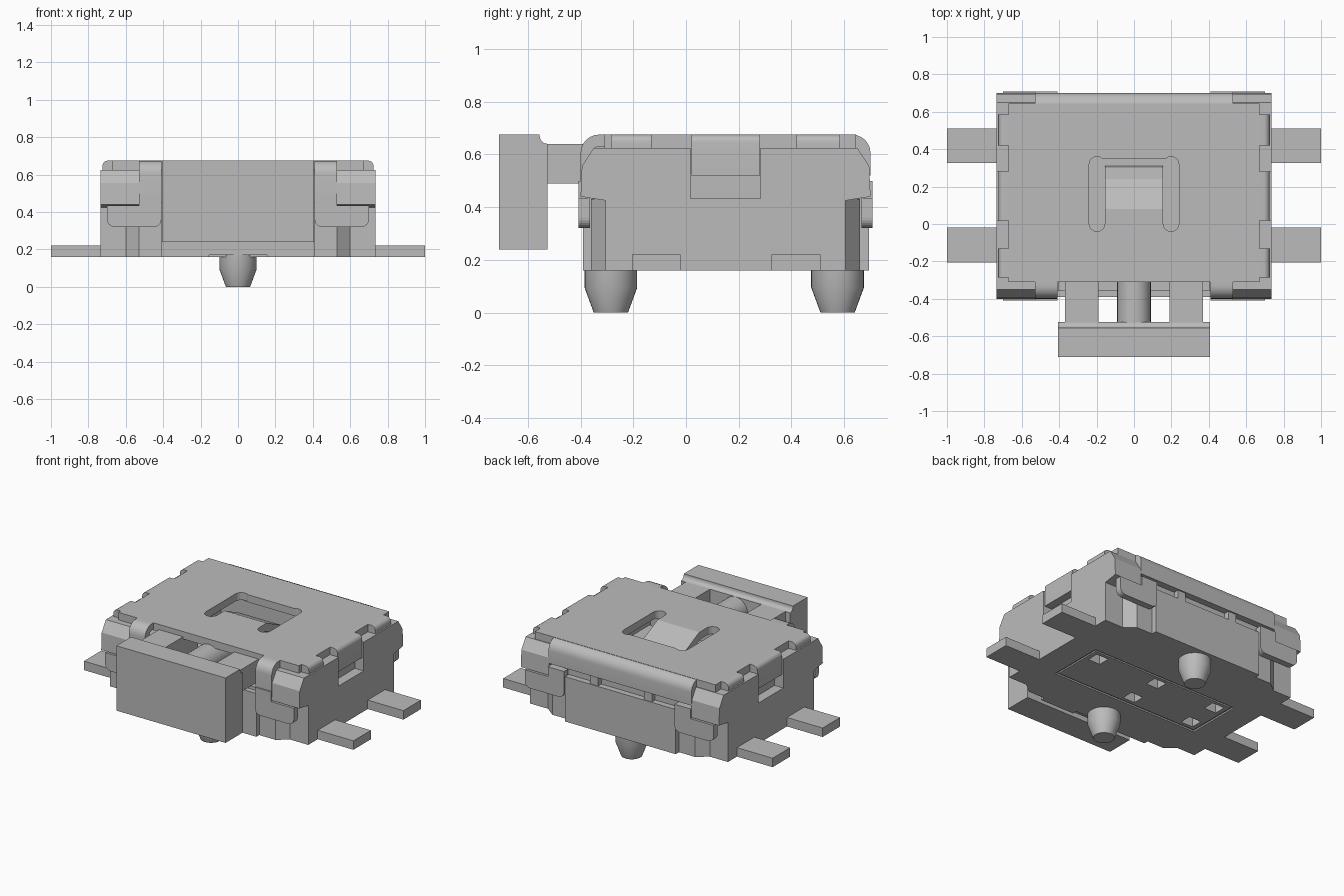
import bpy, bmesh, math

cube = bpy.data.objects.get("Cube")
if cube:
    bpy.data.objects.remove(cube, do_unlink=True)

grey = bpy.data.materials.new("plain grey")
grey.use_nodes = True
grey.diffuse_color = (0.5, 0.5, 0.5, 1)
grey.node_tree.nodes["Principled BSDF"].inputs["Base Color"].default_value = (0.5, 0.5, 0.5, 1)


def finish(name, bm):
    bmesh.ops.recalc_face_normals(bm, faces=bm.faces)
    mesh = bpy.data.meshes.new(name)
    bm.to_mesh(mesh)
    bm.free()
    mesh.materials.append(grey)
    ob = bpy.data.objects.new(name, mesh)
    bpy.context.collection.objects.link(ob)
    return ob


def prism(name, pts, axis, a, b):
    """Extrude a 2D outline along an axis, from a to b."""
    place = {"x": lambda p, t: (t, p[0], p[1]),
             "y": lambda p, t: (p[0], t, p[1]),
             "z": lambda p, t: (p[0], p[1], t)}[axis]
    bm = bmesh.new()
    face = bm.faces.new([bm.verts.new(place(p, a)) for p in pts])
    new = bmesh.ops.extrude_face_region(bm, geom=[face])["geom"]
    end = place((0, 0), b - a)
    bmesh.ops.translate(bm, vec=end, verts=[v for v in new if isinstance(v, bmesh.types.BMVert)])
    return finish(name, bm)


def box(name, x0, x1, y0, y1, z0, z1):
    return prism(name, [(x0, y0), (x1, y0), (x1, y1), (x0, y1)], "z", z0, z1)


def cut(target, cutter):
    mod = target.modifiers.new("cut", "BOOLEAN")
    mod.operation = "DIFFERENCE"
    mod.solver = "EXACT"
    mod.object = cutter
    bpy.context.view_layer.objects.active = target
    bpy.ops.object.modifier_apply(modifier=mod.name)
    bpy.data.objects.remove(cutter, do_unlink=True)


def smooth(ob):
    bpy.ops.object.select_all(action="DESELECT")
    ob.select_set(True)
    bpy.context.view_layer.objects.active = ob
    bpy.ops.object.shade_smooth_by_angle(angle=math.radians(35))


def arc(cx, cy, r, a0, a1, n=6):
    angles = [math.radians(a0 + (a1 - a0) * i / n) for i in range(n + 1)]
    return [(cx + r * math.cos(t), cy + r * math.sin(t)) for t in angles]


def mirrored(half):
    return half + [(-x, y) for x, y in reversed(half)]


def to_back(pts):
    return [(0.3 - y, z) for y, z in pts]


# Lower housing with notched corners
core = prism("lower_housing", mirrored([
    (0.41, -0.36), (0.53, -0.36), (0.6, -0.305), (0.735, -0.305),
    (0.735, 0.605), (0.6, 0.605), (0.53, 0.66), (0.41, 0.66)]), "z", 0.16, 0.43)
box("front_lip", -0.41, 0.41, -0.39, -0.3, 0.17, 0.45)
for s in (-1, 1):
    box("front_lip_foot", *sorted((s * 0.155, s * 0.41)), -0.39, -0.3, 0.16, 0.18)
box("back_panel", -0.41, 0.41, 0.6, 0.695, 0.16, 0.46)

# Underside groove and square pits
cut(core, box("groove_cutter", -0.55, 0.55, -0.09, 0.29, 0.1, 0.17))
box("base_insert", -0.535, 0.535, -0.075, 0.275, 0.161, 0.2).name = "base_insert"
insert = bpy.data.objects["base_insert"]
for x, y in ((-0.46, -0.01), (-0.46, 0.21), (0, -0.01), (0, 0.21), (0.46, 0.21)):
    for part in (core, insert):
        cut(part, box("pit_cutter", x - 0.045, x + 0.045, y - 0.04, y + 0.04, 0.1, 0.25))

# Upper housing with the plunger pocket
upper = box("upper_housing", -0.53, 0.53, -0.355, 0.655, 0.42, 0.6)
cut(upper, box("pocket_cutter", -0.405, 0.405, -0.5, 0.4, 0.47, 0.8))
for x in (-0.2, 0.2):
    box("back_stud", x - 0.03, x + 0.03, 0.64, 0.69, 0.45, 0.53)

# Side shoulders with a notch in each
front_half = [(-0.305, 0.425), (-0.4, 0.44), (-0.395, 0.555), (-0.35, 0.625)]
for s in (-1, 1):
    shoulder = prism("side_shoulder", front_half + to_back(front_half)[::-1], "x", s * 0.53, s * 0.735)
    cut(shoulder, box("notch_cutter", *sorted((s * 0.67, s * 0.8)), 0.018, 0.282, 0.432, 0.8))

# Cover plate with a U-shaped opening
cover = prism("cover_plate", mirrored([
    (0.41, -0.31), (0.67, -0.31), (0.67, 0.645), (0.53, 0.645)]), "z", 0.625, 0.675)
for s in (-1, 1):
    slot = arc(s * 0.198, 0.318, 0.042, 0, 180, 8) + arc(s * 0.198, 0.002, 0.042, 180, 360, 8)
    cut(cover, prism("slot_cutter", slot, "z", 0.5, 0.8))
cut(cover, box("window_cutter", -0.2, 0.2, 0.08, 0.35, 0.5, 0.8))

# Spring tongue bent down into the opening
prism("spring_tongue", [(0.05, 0.675), (0.08, 0.675), (0.24, 0.6), (0.3, 0.52), (0.31, 0.48),
                        (0.27, 0.48), (0.22, 0.56), (0.05, 0.63)], "x", -0.155, 0.155)

# Cover edge teeth
for s in (-1, 1):
    for y0, y1, low in ((-0.285, -0.13, 0.625), (0.02, 0.28, 0.52), (0.42, 0.585, 0.625)):
        outline = [(0.65, low)] + [(0.725, low)] + arc(0.695, 0.645, 0.03, 0, 90) + [(0.65, 0.675)]
        smooth(prism("cover_tooth", [(s * x, z) for x, z in outline], "y", y0, y1))


# Folded cover straps and their L-shaped clips
def strap(low):
    return ([(-0.3, 0.675)] + arc(-0.33, 0.605, 0.07, 90, 180) + [(-0.4, low), (-0.355, low)]
            + arc(-0.33, 0.605, 0.025, 180, 90) + [(-0.3, 0.63)])


clip = ([(0.53, 0.5), (0.41, 0.5)] + arc(0.45, 0.36, 0.04, 180, 270)
        + arc(0.66, 0.36, 0.04, 270, 360) + [(0.70, 0.435), (0.53, 0.435)])
for s in (-1, 1):
    smooth(prism("front_strap", strap(0.46), "x", s * 0.41, s * 0.53))
    side_clip = [(s * x, z) for x, z in clip]
    prism("front_clip", side_clip, "y", -0.408, -0.365)
    prism("back_clip", side_clip, "y", 0.665, 0.708)
smooth(prism("back_flange", to_back(strap(0.52)), "x", -0.53, 0.53))

# Push button and its stems
smooth(prism("push_plate", [(-0.71, 0.24), (-0.525, 0.24), (-0.525, 0.64)]
             + arc(-0.525, 0.67, 0.03, 270, 180) + [(-0.555, 0.675), (-0.71, 0.675)], "x", -0.405, 0.405))
for s in (-1, 1):
    box("side_stem", *sorted((s * 0.19, s * 0.37)), -0.53, -0.15, 0.49, 0.64)
smooth(prism("round_stem", arc(0, 0.55, 0.09, 0, 180, 16) + [(-0.09, 0.49), (0.09, 0.49)], "y", -0.55, -0.15))

# Solder terminals
for s in (-1, 1):
    for y in (-0.205, 0.325):
        box("terminal", *sorted((s * 0.7, s)), y, y + 0.185, 0.16, 0.22)

# Locating pegs
for y in (-0.285, 0.575):
    bm = bmesh.new()
    rings = []
    for r, z in ((0.1, 0.2), (0.1, 0.095), (0.065, 0)):
        rings.append([bm.verts.new((px, py, z)) for px, py in arc(0, y, r, 0, 360, 32)[:-1]])
    for a, b in zip(rings, rings[1:]):
        for i in range(len(a)):
            bm.faces.new((a[i - 1], a[i], b[i], b[i - 1]))
    bm.faces.new(rings[0])
    bm.faces.new(rings[-1])
    smooth(finish("locating_peg", bm))
